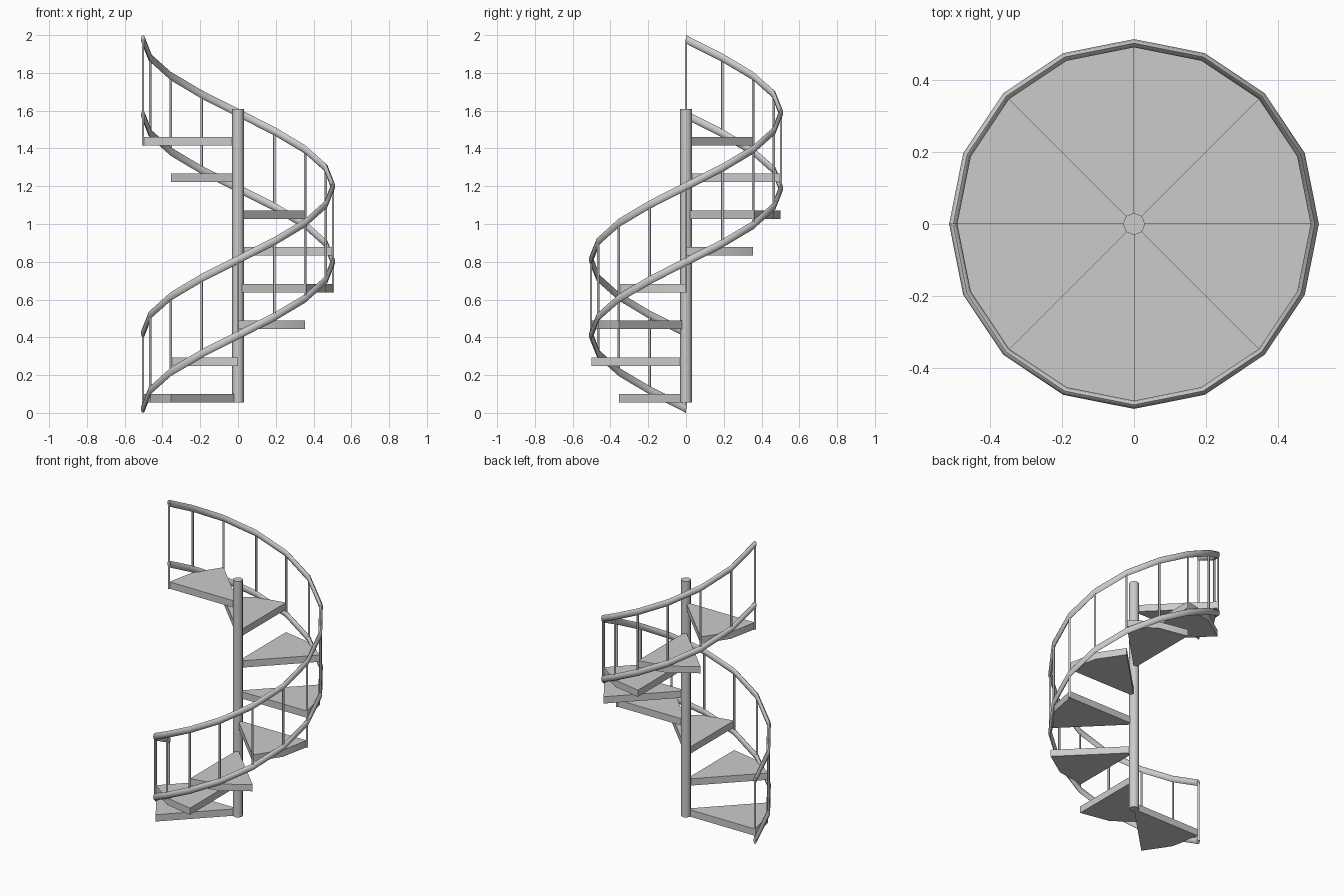
import bpy, bmesh
from math import sin, cos, pi

if "Cube" in bpy.data.objects:
    bpy.data.objects.remove(bpy.data.objects["Cube"])

STEPS = 8               # treads in one full turn
SEGS = 16               # rail segments in one full turn
Z0, RISE = 0.0225, 1.555  # start height of lower rail centre, total climb
RAIL_R, RAIL_GAP = 0.503, 0.40


def angle(t):
    return pi + 2 * pi * t


def finish(name, bm, smooth=0.6):
    bmesh.ops.recalc_face_normals(bm, faces=bm.faces)
    me = bpy.data.meshes.new(name)
    bm.to_mesh(me)
    bm.free()
    ob = bpy.data.objects.new(name, me)
    bpy.context.collection.objects.link(ob)
    bpy.ops.object.select_all(action='DESELECT')
    ob.select_set(True)
    bpy.context.view_layer.objects.active = ob
    bpy.ops.object.shade_smooth_by_angle(angle=smooth)
    return ob


def rod(name, x, y, z0, z1, r, sides):
    bm = bmesh.new()
    bmesh.ops.create_cone(bm, cap_ends=True, segments=sides, radius1=r,
                          radius2=r, depth=z1 - z0)
    bmesh.ops.translate(bm, verts=bm.verts, vec=(x, y, (z0 + z1) / 2))
    return finish(name, bm, 0.9)


def helix_rail(name, z_off):
    # oval section, taller than wide, swept up one turn
    bm = bmesh.new()
    n = 8
    rings = []
    for i in range(SEGS + 1):
        t = i / SEGS
        a = angle(t)
        ring = []
        for k in range(n):
            p = 2 * pi * k / n
            r = RAIL_R + 0.0115 * cos(p)
            z = Z0 + z_off + RISE * t + 0.0225 * sin(p)
            ring.append(bm.verts.new((r * cos(a), r * sin(a), z)))
        rings.append(ring)
    for lo, hi in zip(rings, rings[1:]):
        for k in range(n):
            m = (k + 1) % n
            bm.faces.new((lo[k], lo[m], hi[m], hi[k]))
    bm.faces.new(rings[0])
    bm.faces.new(rings[-1])
    return finish(name, bm, 0.9)


def tread(i):
    # flat wedge with a three point outer rim
    z = 0.055 + i * RISE / STEPS
    bm = bmesh.new()
    pts = [(0, 0)]
    for k in range(3):
        a = angle((i + k / 2) / STEPS)
        pts.append((0.5 * cos(a), 0.5 * sin(a)))
    face = bm.faces.new([bm.verts.new((x, y, z)) for x, y in pts])
    ext = bmesh.ops.extrude_face_region(bm, geom=[face])
    top = [v for v in ext['geom'] if isinstance(v, bmesh.types.BMVert)]
    bmesh.ops.translate(bm, verts=top, vec=(0, 0, 0.045))
    return finish(f"tread_{i + 1}", bm)


# central pole
rod("centre_pole", 0, 0, 0.055, 1.61, 0.031, 8)

# wedge treads
for i in range(STEPS):
    tread(i)

# lower stringer and handrail
helix_rail("lower_rail", 0)
helix_rail("hand_rail", RAIL_GAP)

# balusters; the half-turn and final ones reach down to their tread
for i in range(SEGS + 1):
    t = i / SEGS
    a = angle(t)
    z = Z0 + RISE * t
    low = z
    if i in (SEGS // 2, SEGS):
        low = 0.055 + (i // 2 - 1) * RISE / STEPS
    rod(f"baluster_{i + 1}", RAIL_R * cos(a), RAIL_R * sin(a),
        low, z + RAIL_GAP, 0.0065, 8)
